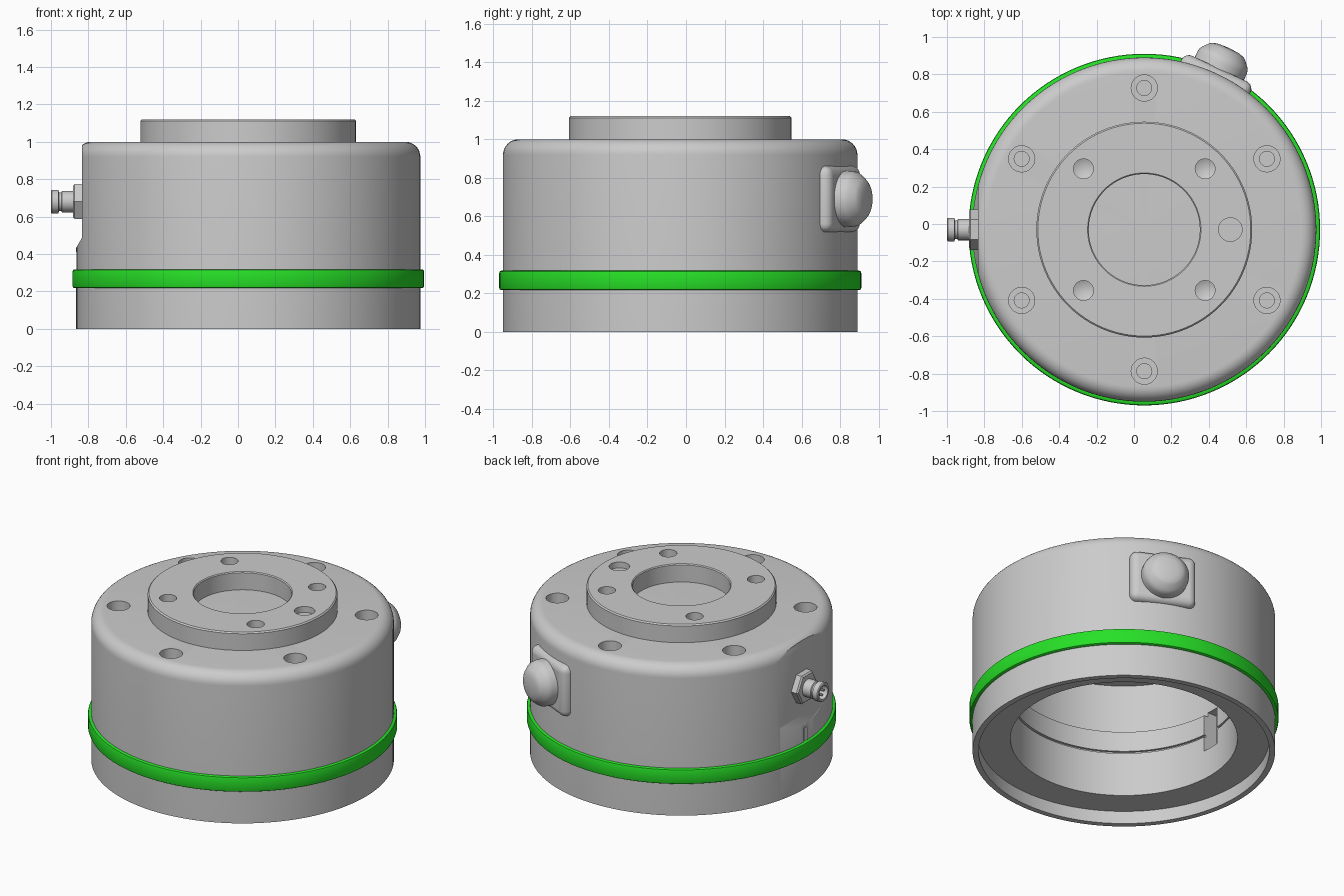
import bpy, bmesh, math
from mathutils import Matrix, Vector

if "Cube" in bpy.data.objects:
    bpy.data.objects.remove(bpy.data.objects["Cube"])

CX, CY = 0.055, -0.03          # turning axis of the housing
AXIS = Matrix.Translation((CX, CY, 0))


def finish(name, bm, matrix, angle=35):
    bmesh.ops.recalc_face_normals(bm, faces=bm.faces)
    mesh = bpy.data.meshes.new(name)
    bm.to_mesh(mesh)
    bm.free()
    mesh.transform(matrix)
    obj = bpy.data.objects.new(name, mesh)
    bpy.context.collection.objects.link(obj)
    smooth(obj, angle)
    return obj


def select(objs):
    bpy.ops.object.select_all(action='DESELECT')
    for o in objs:
        o.select_set(True)
    bpy.context.view_layer.objects.active = objs[0]


def smooth(obj, angle=35):
    select([obj])
    bpy.ops.object.shade_smooth_by_angle(angle=math.radians(angle))


def lathe(name, pts, matrix=AXIS, segs=96, angle=35):
    """Revolve a closed (radius, height) outline about local z."""
    bm = bmesh.new()
    verts = [bm.verts.new((r, 0, z)) for r, z in pts]
    edges = [bm.edges.new((a, b)) for a, b in zip(verts, verts[1:] + verts[:1])]
    bmesh.ops.spin(bm, geom=verts + edges, cent=(0, 0, 0), axis=(0, 0, 1),
                   angle=math.tau, steps=segs, use_merge=True)
    bmesh.ops.remove_doubles(bm, verts=bm.verts, dist=1e-5)
    bmesh.ops.dissolve_degenerate(bm, edges=bm.edges, dist=1e-6)
    return finish(name, bm, matrix, angle)


def box(name, lo, hi, matrix=Matrix()):
    bm = bmesh.new()
    lo, hi = Vector(lo), Vector(hi)
    size = hi - lo
    bmesh.ops.create_cube(bm, size=1, matrix=Matrix.Translation((lo + hi) / 2)
                          @ Matrix.Diagonal((*size, 1)))
    return finish(name, bm, matrix)


def cut(target, cutters):
    select(cutters)
    if len(cutters) > 1:
        bpy.ops.object.join()
    cutter = cutters[0]
    cutter.hide_render = True
    mod = target.modifiers.new("cut", 'BOOLEAN')
    mod.operation, mod.solver, mod.object = 'DIFFERENCE', 'EXACT', cutter
    select([target])
    bpy.ops.object.modifier_apply(modifier=mod.name)
    bpy.data.objects.remove(cutter)
    smooth(target)


def radial(deg, z):
    """Frame on the axis whose local z points outward at the given angle."""
    a = math.radians(deg)
    return Matrix(((-math.sin(a), 0, math.cos(a), CX),
                   (math.cos(a), 0, math.sin(a), CY),
                   (0, 1, 0, z), (0, 0, 0, 1)))


def at(radius, deg):
    a = math.radians(deg)
    return Matrix.Translation((CX + radius * math.cos(a), CY + radius * math.sin(a), 0))


# Housing: hollow shell with rounded shoulder, bottom lip and inner ledge
shoulder = [(0.84 + 0.08 * math.cos(a), 0.92 + 0.08 * math.sin(a))
            for a in (math.radians(i * 11.25) for i in range(9))]
housing = lathe("housing", [(0.69, 0.085), (0.884, 0.085), (0.884, 0), (0.92, 0)] + shoulder
                + [(0, 1.0), (0, 0.87), (0.72, 0.87), (0.72, 0.53), (0.69, 0.53),
                   (0.69, 0.395), (0.705, 0.395), (0.705, 0.38), (0.69, 0.38)], segs=128)

# Six counterbored screw holes
cut(housing, [lathe("screw_cutter", [(0, 0.89), (0.04, 0.89), (0.04, 0.91), (0.07, 0.91),
                                     (0.07, 1.1), (0, 1.1)], at(0.757, 30 + 60 * i), 32)
              for i in range(6)])

# Flat with sloped run-out behind the connector
bm = bmesh.new()
face = bm.faces.new([bm.verts.new((x, -0.5, z)) for x, z in
                     ((-1.1, 0.42), (-0.873, 0.42), (-0.835, 0.485), (-0.835, 1.1), (-1.1, 1.1))])
ext = bmesh.ops.extrude_face_region(bm, geom=[face])
bmesh.ops.translate(bm, vec=(0, 0.94, 0),
                    verts=[v for v in ext["geom"] if isinstance(v, bmesh.types.BMVert)])
cut(housing, [finish("flat_cutter", bm, Matrix())])

# Outer slot under the flat and inner notch in the ledge
cut(housing, [box("slot_cutter", (-0.95, -0.045, 0.30), (-0.85, -0.015, 0.41)),
              box("notch_cutter", (-0.73, -0.09, 0.28), (-0.5, 0.03, 0.56))])

# Green light ring
ring = lathe("light_ring", [(0.91, 0.217), (0.93, 0.217), (0.937, 0.221), (0.94, 0.229),
                            (0.94, 0.306), (0.937, 0.314), (0.93, 0.318), (0.91, 0.318)],
             segs=128)
green = bpy.data.materials.new("green")
green.diffuse_color = (0.02, 0.75, 0.02, 1)
green.use_nodes = True
green.node_tree.nodes["Principled BSDF"].inputs["Base Color"].default_value = green.diffuse_color
ring.data.materials.append(green)

# Mounting flange with centre bore, four threaded holes and one dowel hole
flange = lathe("mounting_flange", [(0.297, 0.99), (0.577, 0.99), (0.577, 1.112), (0.569, 1.12),
                                   (0.303, 1.12), (0.297, 1.114)])
holes = [lathe("thread_cutter", [(0, 1.01), (0.053, 1.035), (0.053, 1.2), (0, 1.2)],
               at(0.46, 45 + 90 * i), 32) for i in range(4)]
holes.append(lathe("dowel_cutter", [(0, 1.08), (0.063, 1.08), (0.063, 1.2), (0, 1.2)],
                   at(0.46, 0), 32))
cut(flange, holes)

# Push button on a rounded pad
BUTTON = radial(65, 0.69)
pad = box("button_pad", (-0.205, -0.172, 0.78), (0.205, 0.172, 0.95), BUTTON)
bev = pad.modifiers.new("round", 'BEVEL')
bev.width, bev.segments = 0.045, 5
select([pad])
bpy.ops.object.modifier_apply(modifier=bev.name)
smooth(pad)
lathe("push_button", [(0, 0.93), (0.145, 0.93), (0.145, 0.985), (0.141, 1.005), (0.132, 1.02),
                      (0.105, 1.05), (0.09, 1.06), (0.06, 1.068), (0, 1.072)],
      BUTTON, 48, 50)

# Cable connector: hex nut, threaded socket and pins
PLUG = radial(180, 0.68)
lathe("connector_nut", [(0, 0.87), (0.108, 0.87), (0.108, 0.928), (0.098, 0.937), (0, 0.937)],
      PLUG, 6, 10)
lathe("connector_socket", [(0, 0.92), (0.057, 0.92), (0.057, 0.996), (0.05, 1.0), (0.05, 1.012),
                           (0.063, 1.016), (0.063, 1.05), (0.058, 1.055), (0.045, 1.055),
                           (0.045, 1.0), (0, 1.0)], PLUG, 40)
for i in range(5):
    a = math.tau * i / 5
    lathe("connector_pin", [(0, 0.99), (0.007, 0.99), (0.007, 1.04), (0, 1.045)],
          PLUG @ Matrix.Translation((0.026 * math.cos(a), 0.026 * math.sin(a), 0)), 10)
